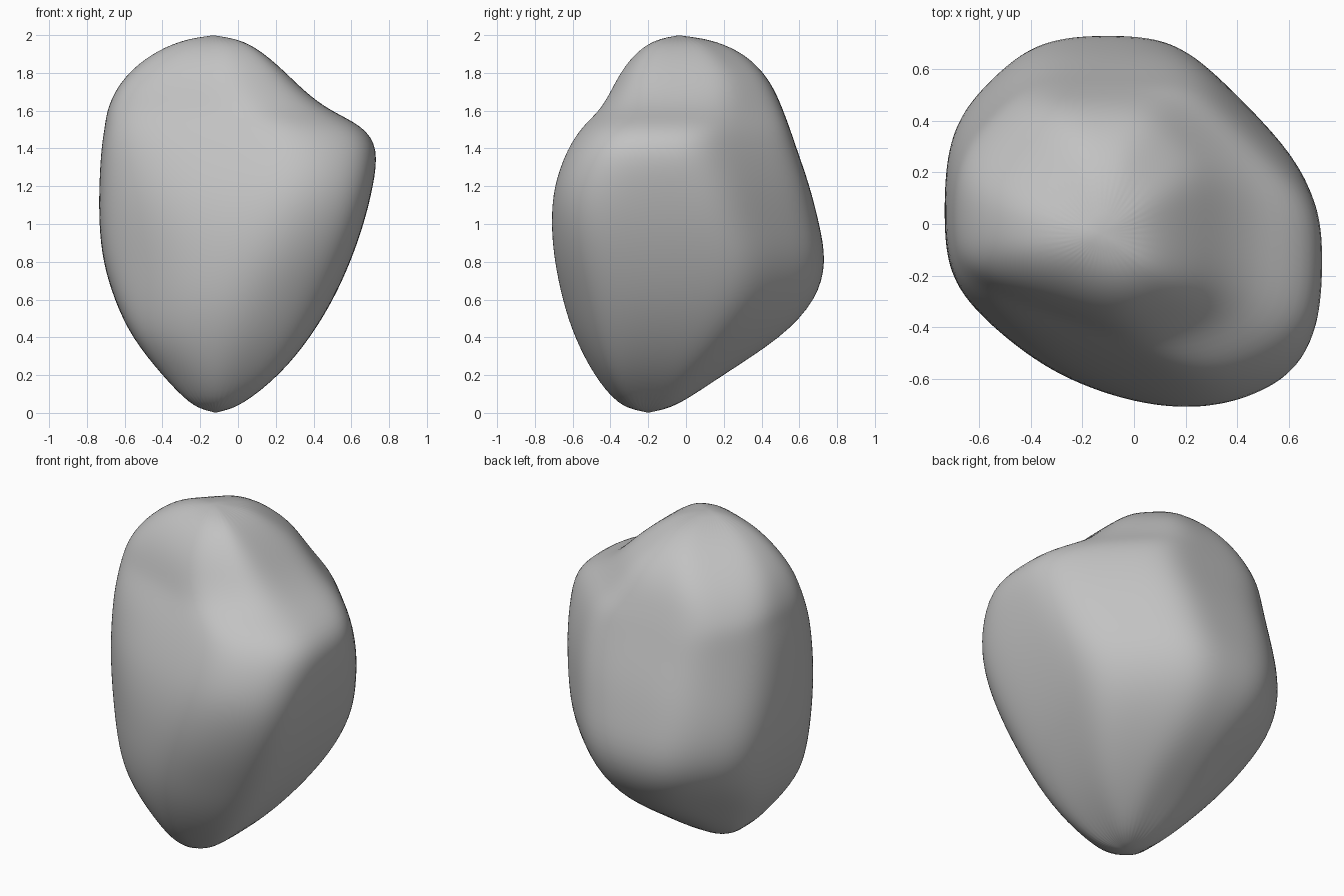
import bpy, bmesh, math

if "Cube" in bpy.data.objects:
    bpy.data.objects.remove(bpy.data.objects["Cube"], do_unlink=True)

# Directions the facets of the rock face, in degrees from +x seen from above
FACINGS = (0, 45, 90, 135, 180, 225, 251, 285, 315)

# Each row: height, then the reach of the rock along each facing
ROWS = [
    (.04, .02, -.05, -.04, .1, .25, .37, .38, .33, .22),
    (.2, .22, .18, .19, .32, .4, .49, .51, .46, .43),
    (.4, .38, .4, .51, .52, .56, .62, .6, .58, .57),
    (.6, .5, .56, .69, .72, .65, .65, .65, .66, .68),
    (.8, .59, .63, .74, .79, .71, .66, .66, .73, .78),
    (1, .66, .63, .7, .78, .73, .67, .65, .77, .86),
    (1.2, .71, .62, .65, .74, .73, .67, .61, .78, .88),
    (1.4, .74, .58, .58, .7, .72, .66, .53, .71, .83),
    (1.52, .66, .53, .54, .68, .7, .64, .47, .61, .73),
    (1.6, .48, .46, .51, .65, .69, .61, .43, .48, .55),
    (1.7, .35, .39, .47, .59, .65, .57, .4, .4, .43),
    (1.8, .25, .32, .41, .5, .58, .49, .36, .34, .35),
    (1.9, .14, .19, .31, .37, .46, .39, .29, .26, .25),
    (1.97, .03, .07, .16, .22, .31, .27, .2, .16, .14),
]
SIDES = 48
POWER = 14


def ring_points(row):
    """Soft-cornered outline that just touches every facet."""
    z, *reach = row
    cx, cy = (reach[0] - reach[4]) / 2, (reach[2] - reach[6]) / 2
    points = []
    for i in range(SIDES):
        a = math.tau * i / SIDES
        total = 0
        for facing, r in zip(FACINGS, reach):
            b = math.radians(facing)
            gap = r - cx * math.cos(b) - cy * math.sin(b)
            total += max(0, math.cos(a - b) / gap) ** POWER
        d = 1.01 * total ** (-1 / POWER)
        points.append((cx + d * math.cos(a), cy + d * math.sin(a), z))
    return points


# Rock body: stacked outlines joined by quads and closed at both poles
bm = bmesh.new()
rings = [[bm.verts.new(p) for p in ring_points(row)] for row in ROWS]
bottom = bm.verts.new((-.12, -.2, -.003))
top = bm.verts.new((-.13, -.04, 2.002))
for i in range(SIDES):
    j = (i + 1) % SIDES
    for low, high in zip(rings, rings[1:]):
        bm.faces.new((low[i], low[j], high[j], high[i]))
    bm.faces.new((bottom, rings[0][j], rings[0][i]))
    bm.faces.new((top, rings[-1][i], rings[-1][j]))
for face in bm.faces:
    face.smooth = True
mesh = bpy.data.meshes.new("rock")
bm.to_mesh(mesh)
bm.free()
rock = bpy.data.objects.new("rock", mesh)
bpy.context.collection.objects.link(rock)
subdivision = rock.modifiers.new("rounding", 'SUBSURF')
subdivision.levels = subdivision.render_levels = 2

# Stone colour
grey = (.54, .54, .54, 1)
stone = bpy.data.materials.new("stone grey")
stone.use_nodes = True
stone.diffuse_color = grey
shader = stone.node_tree.nodes["Principled BSDF"]
shader.inputs["Base Color"].default_value = grey
shader.inputs["Roughness"].default_value = .9
mesh.materials.append(stone)
